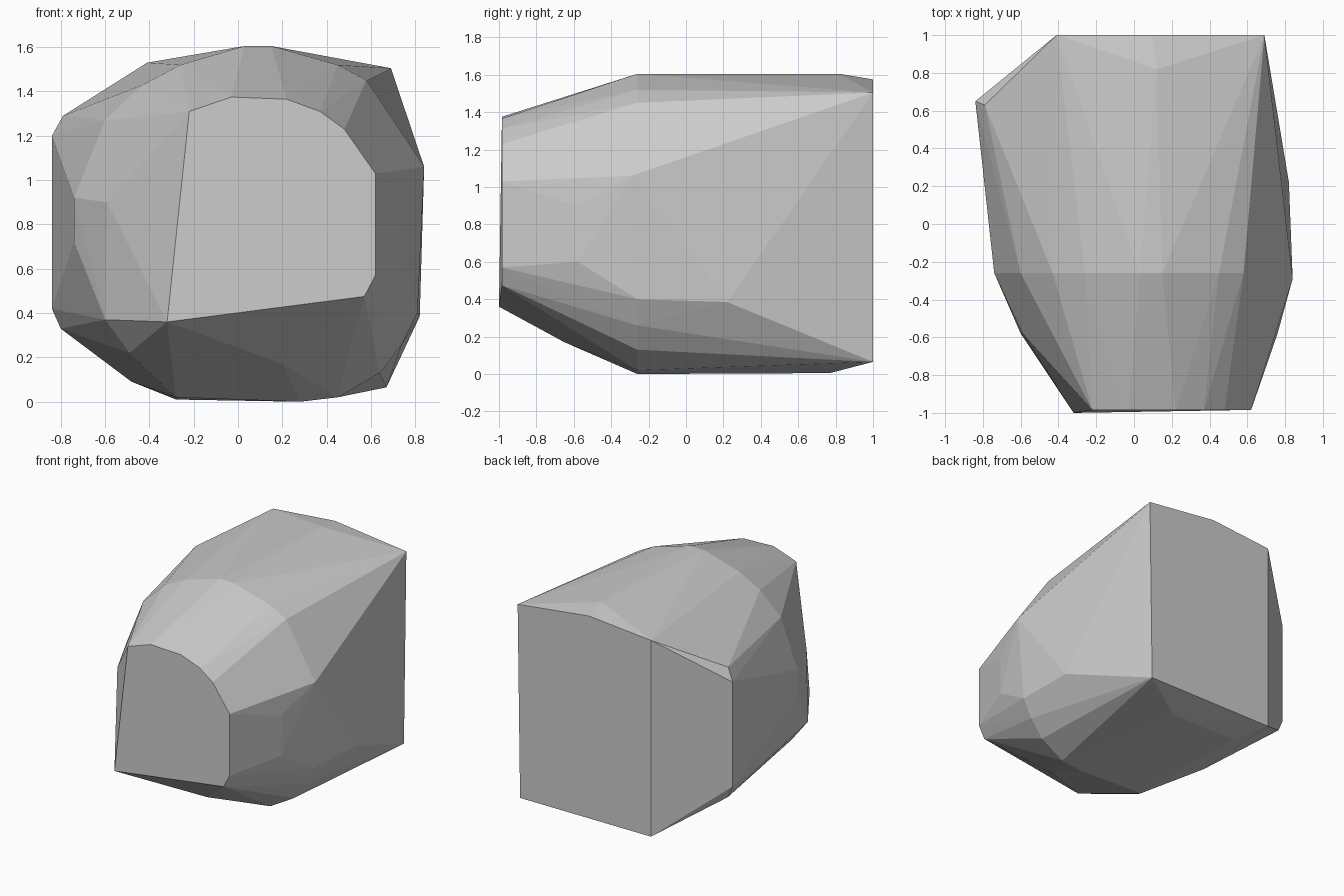
import bpy, bmesh

# Cross-sections of the faceted boulder, each as (x, z) pairs at a given y
sections = {
    -0.985: [(-0.22, 1.31), (-0.03, 1.375), (0.22, 1.365), (0.37, 1.31),
             (0.48, 1.23), (0.62, 1.03), (0.62, 0.57), (0.57, 0.475)],
    -0.58: [(-0.59, 0.90), (-0.59, 0.72), (-0.60, 0.37), (0.76, 0.90), (0.76, 0.60)],
    -0.26: [(0.03, 1.605), (0.15, 1.605), (0.45, 1.52), (0.58, 1.45),
            (-0.26, 1.52), (-0.43, 1.43), (-0.60, 1.27), (-0.74, 0.92), (-0.74, 0.72),
            (-0.69, 0.50), (-0.28, 0.02), (0.28, 0.0), (0.45, 0.02),
            (0.64, 0.13), (0.74, 0.26), (0.81, 0.40)],
    0.65: [(-0.84, 1.20), (-0.84, 0.42), (-0.80, 0.33)],
    1.0: [(-0.41, 1.53), (0.10, 1.575), (0.69, 1.505), (0.67, 0.065), (-0.41, 0.065)],
}
# Single corners between the sections
corners = [(-0.32, -1.0, 0.36), (0.20, -0.65, 0.17), (-0.49, -0.55, 0.22),
           (0.84, -0.29, 1.06), (0.82, 0.22, 0.385), (0.12, 0.82, 1.605),
           (-0.48, 0.2, 0.09), (-0.79, 0.63, 1.29), (0.66, 0.46, 0.095),
           (-0.28, 0.77, 0.01), (0.28, 0.77, 0.005)]

# Wrap all corners in one convex skin
bm = bmesh.new()
for y, ring in sections.items():
    for x, z in ring:
        bm.verts.new((x, y, z))
for c in corners:
    bm.verts.new(c)
res = bmesh.ops.convex_hull(bm, input=bm.verts[:])
inner = {v for v in bm.verts if not v.link_faces}
bmesh.ops.delete(bm, geom=list(inner), context='VERTS')
bmesh.ops.dissolve_limit(bm, angle_limit=0.02, verts=bm.verts[:], edges=bm.edges[:])
bmesh.ops.recalc_face_normals(bm, faces=bm.faces[:])

mesh = bpy.data.meshes.new("boulder")
bm.to_mesh(mesh)
bm.free()
boulder = bpy.data.objects.new("boulder", mesh)
bpy.context.collection.objects.link(boulder)

# Plain stone colour
stone = bpy.data.materials.new("stone_grey")
stone.diffuse_color = (0.6, 0.6, 0.6, 1)
mesh.materials.append(stone)
